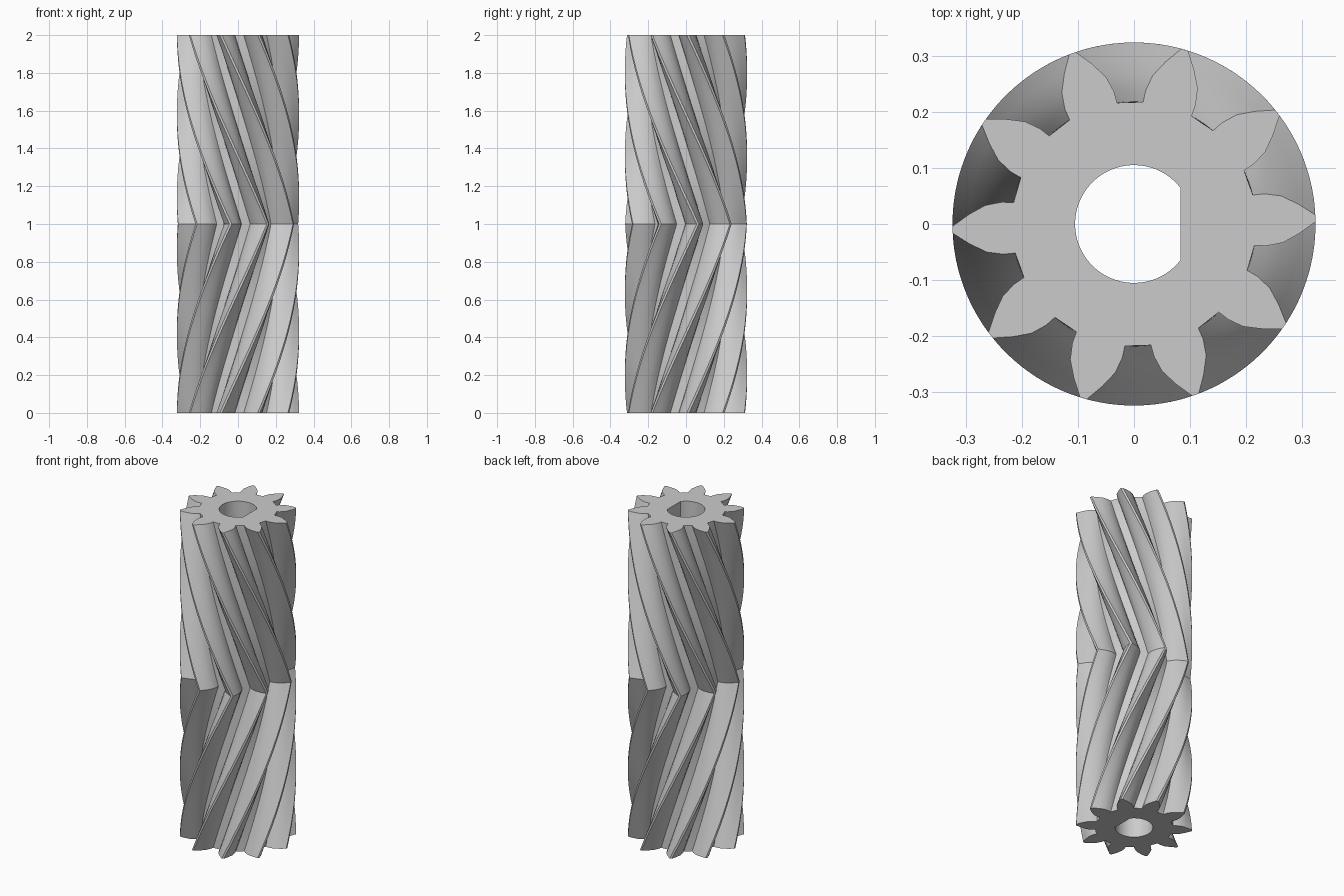
import bpy
import bmesh
from math import radians, acos, cos, sin, pi

cube = bpy.data.objects.get("Cube")
if cube:
    bpy.data.objects.remove(cube, do_unlink=True)

TEETH = 10
PHASE = radians(1.8)           # direction of the first tooth at both ends
TWIST = radians(81.3)          # turn from each end to the middle
HEIGHT = 2.0
SLICES = 40                    # per half
BORE_R, FLAT_X = 0.105, 0.083
# Half a tooth from root to tip: radius, half angle in degrees
FLANK = [(0.218, 11.9), (0.239, 11.2), (0.267, 9.0), (0.295, 5.1), (0.3235, 1.1)]


def make_material(name, rgb):
    mat = bpy.data.materials.new(name)
    mat.use_nodes = True
    colour = (*rgb, 1.0)
    mat.diffuse_color = colour
    mat.node_tree.nodes["Principled BSDF"].inputs["Base Color"].default_value = colour
    return mat


def tooth_profile():
    """Closed outline of all teeth as (radius, angle)."""
    outline = []
    for k in range(TEETH):
        mid = PHASE + 2 * pi * k / TEETH
        outline += [(r, mid - radians(a)) for r, a in FLANK]
        outline += [(r, mid + radians(a)) for r, a in reversed(FLANK)]
    return outline


def bore_profile():
    """Round hole with one flat side facing +x."""
    start = acos(FLAT_X / BORE_R)
    n = 56
    return [(BORE_R, start + (2 * pi - 2 * start) * i / n) for i in range(n + 1)]


def add_ring(bm, outline, z, turn=0.0):
    return [bm.verts.new((r * cos(a + turn), r * sin(a + turn), z)) for r, a in outline]


def skin(bm, low, high):
    n = len(low)
    for i in range(n):
        j = (i + 1) % n
        bm.faces.new((low[i], low[j], high[j], high[i]))


def ring_edges(bm, ring):
    return [bm.edges.get((a, b)) for a, b in zip(ring, ring[1:] + ring[:1])]


bm = bmesh.new()

# Toothed outside, turning one way to the middle and back again
teeth = tooth_profile()
rings = []
for s in range(2 * SLICES + 1):
    f = s / (2 * SLICES)
    rings.append(add_ring(bm, teeth, HEIGHT * f, TWIST * (1 - abs(2 * f - 1))))
for low, high in zip(rings, rings[1:]):
    skin(bm, low, high)

# Crisp fold where the two helices meet
for edge in ring_edges(bm, rings[SLICES]):
    edge.smooth = False

# Straight bore
hole = bore_profile()
hole_rings = [add_ring(bm, hole, z) for z in (0.0, HEIGHT)]
skin(bm, *hole_rings)

# End faces with the hole left open
for outer, inner in ((rings[0], hole_rings[0]), (rings[-1], hole_rings[1])):
    edges = ring_edges(bm, outer) + ring_edges(bm, inner)
    bmesh.ops.triangle_fill(bm, use_beauty=True, use_dissolve=False, edges=edges)

bmesh.ops.recalc_face_normals(bm, faces=bm.faces[:])

mesh = bpy.data.meshes.new("herringbone_gear")
bm.to_mesh(mesh)
bm.free()
mesh.materials.append(make_material("light_grey", (0.6, 0.6, 0.6)))

gear = bpy.data.objects.new("herringbone_gear", mesh)
bpy.context.collection.objects.link(gear)
bpy.ops.object.select_all(action="DESELECT")
gear.select_set(True)
bpy.context.view_layer.objects.active = gear
bpy.ops.object.shade_smooth_by_angle(angle=radians(25))
